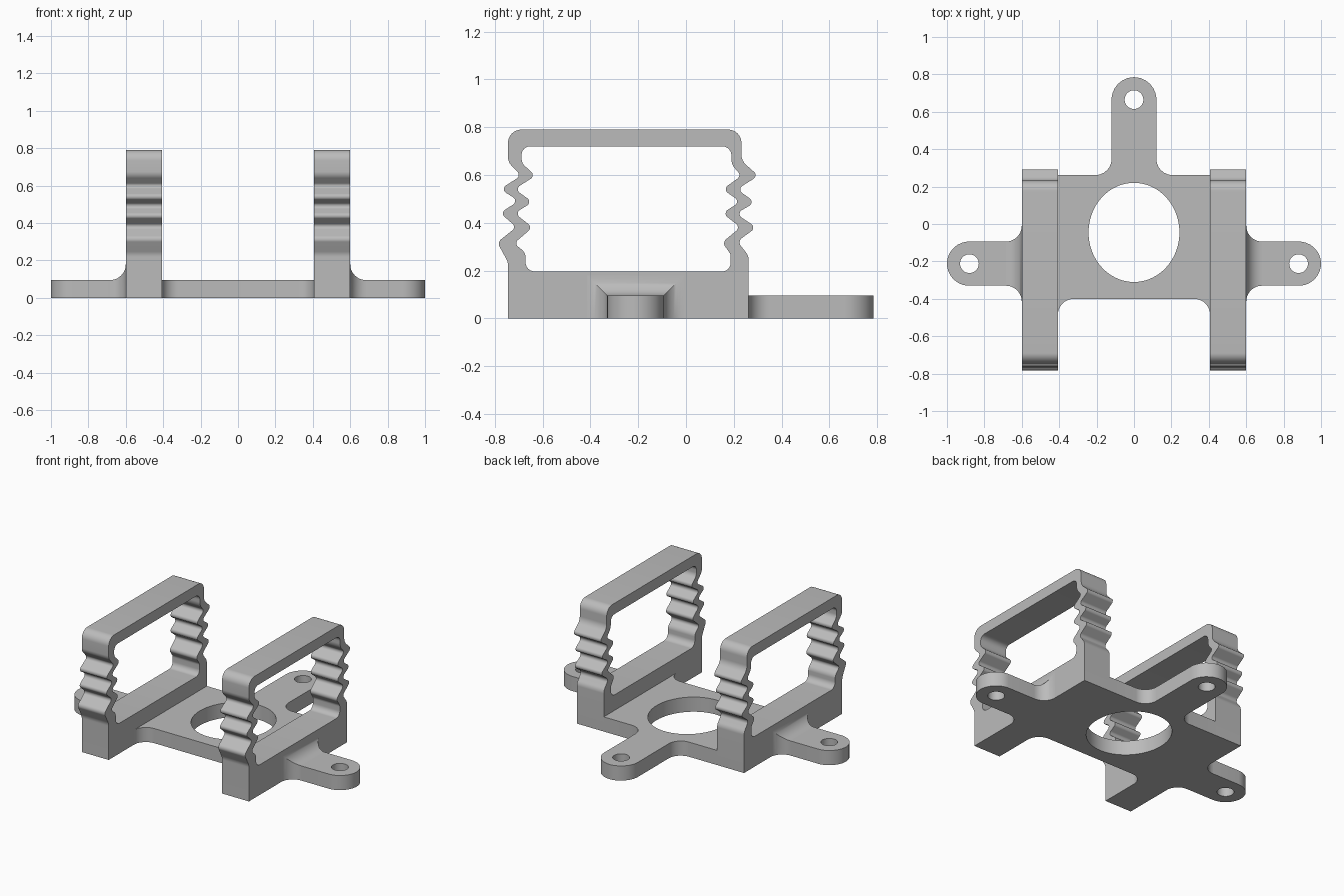
import bpy
import bmesh
from math import sin, cos, pi, tan
from mathutils import Vector, Matrix

if "Cube" in bpy.data.objects:
    bpy.data.objects.remove(bpy.data.objects["Cube"], do_unlink=True)

grey = bpy.data.materials.new("plain grey")
grey.use_nodes = True
grey.diffuse_color = (0.5, 0.5, 0.5, 1)
grey.node_tree.nodes["Principled BSDF"].inputs["Base Color"].default_value = (0.5, 0.5, 0.5, 1)

THICK = 0.095      # plate thickness
FILLET = 0.085     # fillet radius
RAIL_IN, RAIL_OUT = 0.407, 0.6


def rounded(corners, steps=8):
    """Turn (x, y, radius) corners into an outline with true arcs."""
    out = []
    n = len(corners)
    for i, (x, y, r) in enumerate(corners):
        p = Vector((x, y))
        if r == 0:
            out.append(p)
            continue
        arms, room = [], []
        for q in (corners[i - 1], corners[(i + 1) % n]):
            arm = Vector(q[:2]) - p
            room.append(arm.length * (0.5 if q[2] else 1))
            arms.append(arm.normalized())
        half = arms[0].angle(arms[1]) / 2
        d = min(r / tan(half), *room)
        r = d * tan(half)
        centre = p + (arms[0] + arms[1]).normalized() * (r / sin(half))
        a, b = p + arms[0] * d - centre, p + arms[1] * d - centre
        for k in range(steps + 1):
            out.append(centre + a.lerp(b, k / steps).normalized() * r)
    clean = []
    for p in out:
        if not clean or (p - clean[-1]).length > 1e-4:
            clean.append(p)
    if (clean[0] - clean[-1]).length < 1e-4:
        clean.pop()
    return clean


def ellipse(cx, cy, rx, ry, n=48):
    return [Vector((cx + rx * cos(2 * pi * k / n), cy + ry * sin(2 * pi * k / n))) for k in range(n)]


def finish(obj):
    """Clean the mesh, colour it and shade it."""
    bm = bmesh.new()
    bm.from_mesh(obj.data)
    bmesh.ops.remove_doubles(bm, verts=bm.verts, dist=1e-5)
    bmesh.ops.recalc_face_normals(bm, faces=bm.faces)
    bm.to_mesh(obj.data)
    bm.free()
    obj.data.materials.clear()
    obj.data.materials.append(grey)
    bpy.ops.object.select_all(action="DESELECT")
    obj.select_set(True)
    bpy.context.view_layer.objects.active = obj
    bpy.ops.object.shade_smooth_by_angle()


def extrude(name, outlines, low, high, matrix=None):
    """Extrude an outline with holes from low to high along its normal."""
    curve = bpy.data.curves.new(name, "CURVE")
    curve.dimensions = "2D"
    curve.fill_mode = "BOTH"
    curve.extrude = (high - low) / 2
    for pts in outlines:
        spline = curve.splines.new("POLY")
        spline.points.add(len(pts) - 1)
        for sp, p in zip(spline.points, pts):
            sp.co = (p.x, p.y, 0, 1)
        spline.use_cyclic_u = True
    obj = bpy.data.objects.new(name, curve)
    bpy.context.collection.objects.link(obj)
    bpy.ops.object.select_all(action="DESELECT")
    obj.select_set(True)
    bpy.context.view_layer.objects.active = obj
    bpy.ops.object.convert(target="MESH")
    obj = bpy.context.view_layer.objects.active
    obj.data.transform(Matrix.Translation((0, 0, (low + high) / 2)))
    if matrix:
        obj.data.transform(matrix)
    finish(obj)


# Centre plate with rear tab, front fillets and large opening
w = RAIL_IN
plate = rounded([
    (-w, 0.262, 0), (-0.12, 0.262, FILLET), (-0.12, 0.785, 0.12), (0.12, 0.785, 0.12),
    (0.12, 0.262, FILLET), (w, 0.262, 0), (w, -0.4 - FILLET, 0), (w, -0.4, FILLET),
    (-w, -0.4, FILLET), (-w, -0.4 - FILLET, 0)])
extrude("centre_plate", [plate, ellipse(0, -0.045, 0.243, 0.265, 72), ellipse(0, 0.665, 0.05, 0.05)], 0, THICK)

# Zigzag spring frame profile, as (y, z, radius)
R = 0.018
outer = rounded([
    (-0.745, 0, 0), (-0.745, 0.235, 0.06), (-0.79, 0.318, 0.025), (-0.71, 0.382, R),
    (-0.778, 0.441, R), (-0.7, 0.492, R), (-0.778, 0.541, R), (-0.69, 0.597, R),
    (-0.745, 0.655, 0.05), (-0.745, 0.79, 0.055), (0.232, 0.79, 0.055), (0.232, 0.66, 0.06),
    (0.303, 0.597, R), (0.213, 0.54, R), (0.29, 0.486, R), (0.208, 0.438, R),
    (0.295, 0.381, R), (0.215, 0.322, 0.022), (0.262, 0.262, 0.05), (0.262, 0, 0)])
inner = rounded([
    (-0.672, 0.196, 0.045), (-0.672, 0.275, 0.04), (-0.72, 0.314, R), (-0.642, 0.381, R),
    (-0.718, 0.44, R), (-0.642, 0.487, R), (-0.718, 0.541, R), (-0.63, 0.597, R),
    (-0.688, 0.65, 0.04), (-0.688, 0.72, 0.05), (0.19, 0.72, 0.05), (0.19, 0.645, 0.06),
    (0.232, 0.597, R), (0.153, 0.54, R), (0.228, 0.489, R), (0.153, 0.44, R),
    (0.228, 0.381, R), (0.152, 0.318, 0.022), (0.187, 0.268, 0.03), (0.187, 0.196, 0.045)])
upright = Matrix(((0, 0, 1, 0), (1, 0, 0, 0), (0, 1, 0, 0), (0, 0, 0, 1)))

TAB_Y, TAB_HALF = -0.212, 0.118
tab_start = RAIL_OUT + FILLET
for side, s in (("left", 1), ("right", -1)):
    mirror = Matrix.Diagonal((s, 1, 1, 1))

    # Rail with its spring frame
    extrude(side + "_spring_frame", [outer, inner], RAIL_IN, RAIL_OUT, mirror @ upright)

    # Rounded mounting tab
    tab = rounded([
        (tab_start, TAB_Y - TAB_HALF, 0), (1, TAB_Y - TAB_HALF, TAB_HALF),
        (1, TAB_Y + TAB_HALF, TAB_HALF), (tab_start, TAB_Y + TAB_HALF, 0)])
    extrude(side + "_mounting_tab", [tab, ellipse(0.88, TAB_Y, 0.05, 0.05)], 0, THICK, mirror)

    # Root of the tab, flaring sideways and upwards into the rail
    bm = bmesh.new()
    rings = []
    for k in range(13):
        t = k / 12 * pi / 2
        x = s * (tab_start - FILLET * sin(t))
        grow = FILLET * (1 - cos(t))
        y0, y1 = TAB_Y - TAB_HALF - grow, TAB_Y + TAB_HALF + grow
        top = THICK + grow
        rings.append([bm.verts.new(c) for c in ((x, y0, 0), (x, y1, 0), (x, y1, top), (x, y0, top))])
    for a, b in zip(rings, rings[1:]):
        for i in range(4):
            j = (i + 1) % 4
            bm.faces.new((a[i], a[j], b[j], b[i]))
    bm.faces.new(rings[0])
    bm.faces.new(rings[-1])
    mesh = bpy.data.meshes.new(side + "_tab_root")
    bm.to_mesh(mesh)
    bm.free()
    root = bpy.data.objects.new(side + "_tab_root", mesh)
    bpy.context.collection.objects.link(root)
    finish(root)
